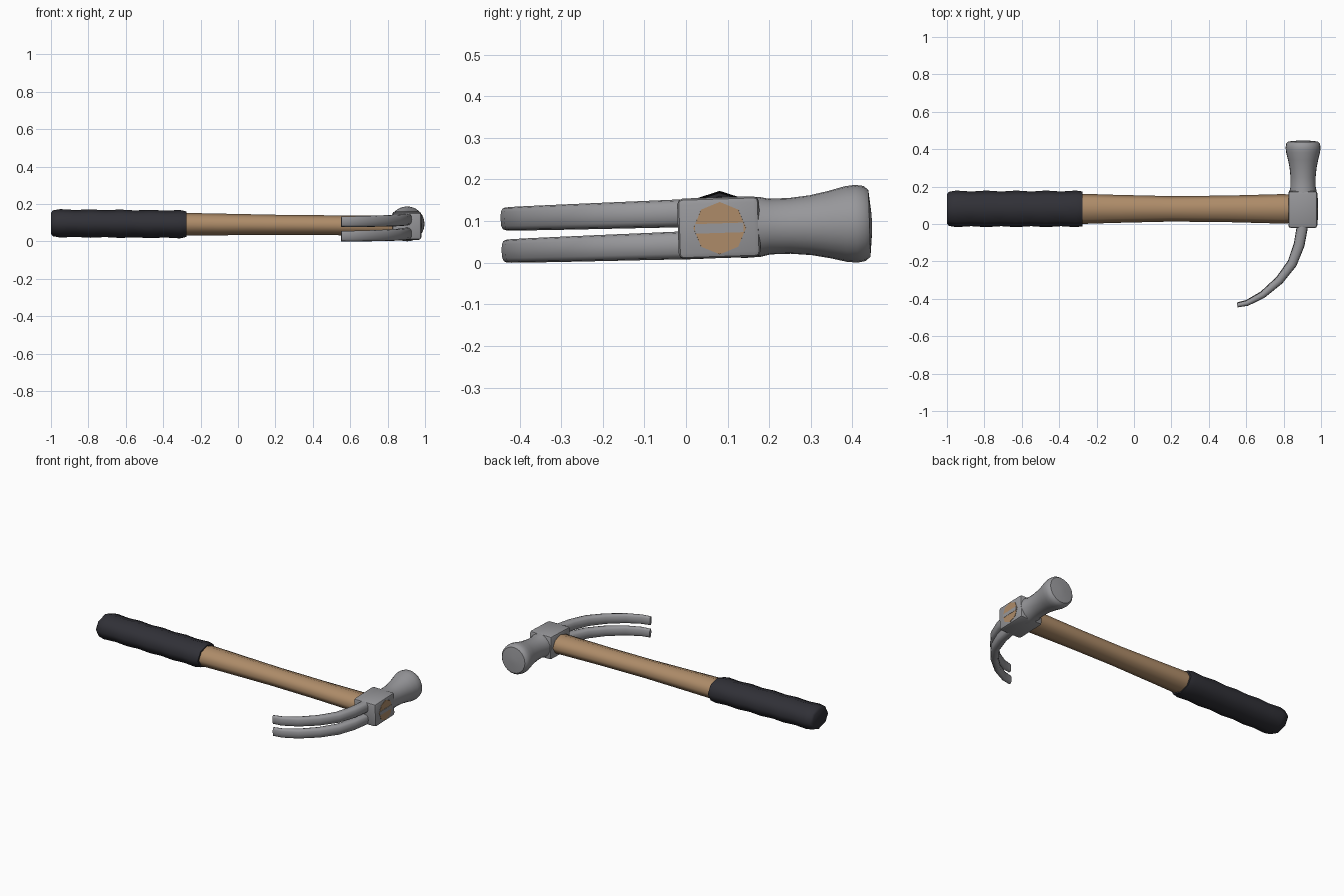
import bpy, bmesh, math
from mathutils import Vector, Matrix

if "Cube" in bpy.data.objects:
    bpy.data.objects.remove(bpy.data.objects["Cube"], do_unlink=True)


def material(name, rgb):
    m = bpy.data.materials.new(name)
    m.use_nodes = True
    m.diffuse_color = (*rgb, 1)
    m.node_tree.nodes["Principled BSDF"].inputs["Base Color"].default_value = (*rgb, 1)
    return m


STEEL = material("grey steel", (0.31, 0.31, 0.325))
WOOD = material("tan wood", (0.42, 0.26, 0.14))
RUBBER = material("dark rubber", (0.03, 0.03, 0.038))

# The head leans slightly about the handle axis
PIVOT = Vector((0.902, 0.079, 0.083))
LEAN = (Matrix.Translation(PIVOT) @ Matrix.Rotation(math.radians(1.85), 4, "X")
        @ Matrix.Translation(-PIVOT))


def finish(name, bm, mat, angle, leaning=False):
    bmesh.ops.recalc_face_normals(bm, faces=bm.faces)
    if leaning:
        bm.transform(LEAN)
    me = bpy.data.meshes.new(name)
    bm.to_mesh(me)
    bm.free()
    me.materials.append(mat)
    ob = bpy.data.objects.new(name, me)
    bpy.context.collection.objects.link(ob)
    bpy.ops.object.select_all(action="DESELECT")
    ob.select_set(True)
    bpy.context.view_layer.objects.active = ob
    bpy.ops.object.shade_smooth_by_angle(angle=math.radians(angle))
    return ob


def loft(name, sections, sides, mat, angle=40, power=1.0, leaning=False):
    """Skin rings given as (centre, half axis u, half axis v), capped at both ends."""
    bm = bmesh.new()
    rings = []
    for c, u, v in sections:
        ring = []
        for i in range(sides):
            a = math.tau * i / sides
            k, s = (math.copysign(abs(f) ** power, f) for f in (math.cos(a), math.sin(a)))
            ring.append(bm.verts.new(c + u * k + v * s))
        rings.append(ring)
    for r, q in zip(rings, rings[1:]):
        for i in range(sides):
            j = (i + 1) % sides
            bm.faces.new((r[i], r[j], q[j], q[i]))
    bm.faces.new(rings[0])
    bm.faces.new(rings[-1])
    return finish(name, bm, mat, angle, leaning)


def box(name, centre, size, mat, bevel=0.0):
    bm = bmesh.new()
    bmesh.ops.create_cube(bm, size=1)
    bm.transform(Matrix.Translation(centre) @ Matrix.Diagonal((*size, 1)))
    if bevel:
        bmesh.ops.bevel(bm, geom=bm.edges[:], offset=bevel, segments=2,
                        profile=0.5, affect="EDGES")
    return finish(name, bm, mat, 35, True)


def handle_sections(profile):
    # profile rows: position along x, half width in y, half height in z
    return [(Vector((x, 0.081, 0.083 + 0.007 * (0.98 - x))),
             Vector((0, ry, 0)), Vector((0, 0, rz))) for x, ry, rz in profile]


# Wooden shaft, running through the head
loft("wooden_shaft", handle_sections([
    (-0.32, 0.082, 0.061), (-0.1, 0.075, 0.058), (0.2, 0.068, 0.054),
    (0.5, 0.071, 0.053), (0.8, 0.079, 0.055), (0.86, 0.074, 0.058),
    (0.982, 0.063, 0.063)]), 8, WOOD, 62)

# Rubber grip with shallow ripples and a rounded butt
grip = [(-1.0, 0.078, 0.056), (-0.99, 0.091, 0.069)]
for i in range(9):
    swell = 1.0 if i % 2 == 0 else 0.945
    grip.append((-0.95 + 0.08 * i, 0.098 * swell, 0.076 * swell))
grip.append((-0.275, 0.093, 0.068))
loft("rubber_grip", handle_sections(grip), 8, RUBBER, 62)

# Head block and the steel wedge in the shaft end
box("head_block", Vector((0.9025, 0.079, 0.084)), (0.155, 0.197, 0.146), STEEL, 0.014)
box("shaft_wedge", Vector((0.9795, 0.08, 0.083)), (0.008, 0.116, 0.023), STEEL)

# Striking face: turned neck flaring to a rim with a slightly domed face
poll = [(0.13, 0.074), (0.178, 0.072), (0.2, 0.067), (0.25, 0.067), (0.3, 0.072),
        (0.345, 0.081), (0.385, 0.091), (0.41, 0.0935), (0.43, 0.09),
        (0.441, 0.08), (0.447, 0.02)]
loft("striking_poll", [(Vector((0.904, y, 0.083)), Vector((r, 0, 0)), Vector((0, 0, r)))
                       for y, r in poll], 24, STEEL, 40, leaning=True)

# Pair of curved claws, tapering to blunt tips: x, y, thickness
path = [(0.902, 0.04, 0.06), (0.899, -0.02, 0.06), (0.883, -0.11, 0.058),
        (0.846, -0.21, 0.052), (0.778, -0.3, 0.045), (0.688, -0.378, 0.037),
        (0.605, -0.422, 0.03), (0.552, -0.433, 0.024)]
for side, label in ((1, "upper"), (-1, "lower")):
    sections = []
    for i, (x, y, thick) in enumerate(path):
        before, after = path[max(i - 1, 0)], path[min(i + 1, len(path) - 1)]
        normal = Vector((before[1] - after[1], after[0] - before[0], 0)).normalized()
        t = i / (len(path) - 1)
        inner, outer = 0.004 + 0.0075 * t, 0.073 - 0.007 * t
        sections.append((Vector((x, y, 0.083 + side * (inner + outer) / 2)),
                         normal * thick / 2, Vector((0, 0, (outer - inner) / 2))))
    loft(label + "_claw", sections, 12, STEEL, 50, 0.75, True)
